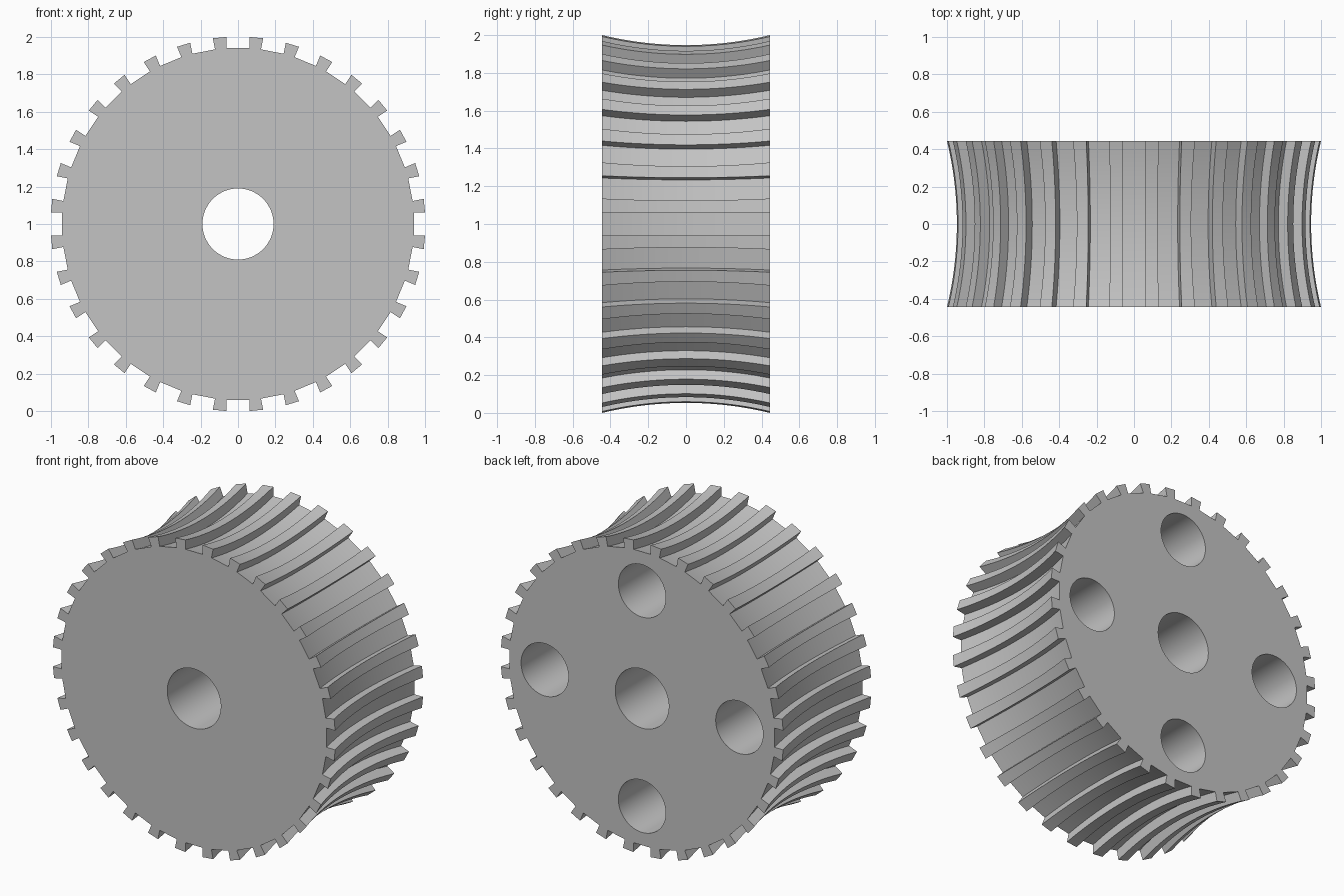
import bpy, bmesh
from math import pi, sqrt
from mathutils import Vector, Matrix

cube = bpy.data.objects.get("Cube")
if cube:
    bpy.data.objects.remove(cube)

TEETH = 32
HALF_WIDTH = 0.445      # half thickness along y
RIM = 1.002             # tip radius at the two faces
THROAT = 0.053          # how far the rim dips in the middle
DEPTH = 0.062           # groove depth
HALF_GAP = 0.0615       # half groove width
RINGS = 24

grey = bpy.data.materials.new("plain grey")
grey.use_nodes = True
colour = (0.55, 0.55, 0.55, 1)
grey.diffuse_color = colour
grey.node_tree.nodes["Principled BSDF"].inputs["Base Color"].default_value = colour

# Circular arc that hollows the rim
arc = (HALF_WIDTH ** 2 + THROAT ** 2) / (2 * THROAT)


def tip_radius(y):
    return RIM - THROAT + arc - sqrt(arc * arc - y * y)


def outline(y):
    """Toothed outline at depth y: one square groove per pitch."""
    r = tip_radius(y)
    top, floor = sqrt(r * r - HALF_GAP ** 2), r - DEPTH
    groove = [(-HALF_GAP, top), (-HALF_GAP, floor), (HALF_GAP, floor), (HALF_GAP, top)]
    points = []
    for k in range(TEETH):
        turn = Matrix.Rotation(2 * pi * k / TEETH, 3, 'Y')
        points += [turn @ Vector((x, y, z)) for x, z in groove]
    return points


# Wheel body: stacked toothed outlines closed by two faces
bm = bmesh.new()
rings = []
for i in range(RINGS + 1):
    y = HALF_WIDTH * (2 * i / RINGS - 1)
    rings.append([bm.verts.new(p) for p in outline(y)])
for a, b in zip(rings, rings[1:]):
    for j in range(len(a)):
        n = (j + 1) % len(a)
        bm.faces.new((a[j], a[n], b[n], b[j]))
bm.faces.new(rings[0])
bm.faces.new(rings[-1])
bmesh.ops.recalc_face_normals(bm, faces=bm.faces)
bmesh.ops.translate(bm, verts=bm.verts, vec=(0, 0, 1))
mesh = bpy.data.meshes.new("toothed_wheel")
bm.to_mesh(mesh)
bm.free()
mesh.materials.append(grey)
wheel = bpy.data.objects.new("toothed_wheel", mesh)
bpy.context.collection.objects.link(wheel)


def drill(x, z, radius, y_start, y_end):
    """Cut a round hole along y."""
    bpy.ops.mesh.primitive_cylinder_add(
        vertices=64, radius=radius, depth=y_end - y_start,
        location=(x, (y_start + y_end) / 2, z), rotation=(pi / 2, 0, 0))
    cutter = bpy.context.object
    cutter.name = "hole_cutter"
    cutter.hide_render = True
    cutter.data.materials.append(grey)
    mod = wheel.modifiers.new("hole", 'BOOLEAN')
    mod.operation = 'DIFFERENCE'
    mod.solver = 'EXACT'
    mod.object = cutter
    bpy.ops.object.select_all(action='DESELECT')
    bpy.context.view_layer.objects.active = wheel
    wheel.select_set(True)
    bpy.ops.object.modifier_apply(modifier=mod.name)
    bpy.data.objects.remove(cutter)


# Axle hole right through, then four blind holes in the back
drill(0, 1, 0.19, -1, 1)
for dx, dz in ((1, 0), (-1, 0), (0, 1), (0, -1)):
    drill(0.69 * dx, 1 + 0.69 * dz, 0.168, HALF_WIDTH - 0.6, 1)

bpy.ops.object.shade_smooth_by_angle(angle=pi / 6)
